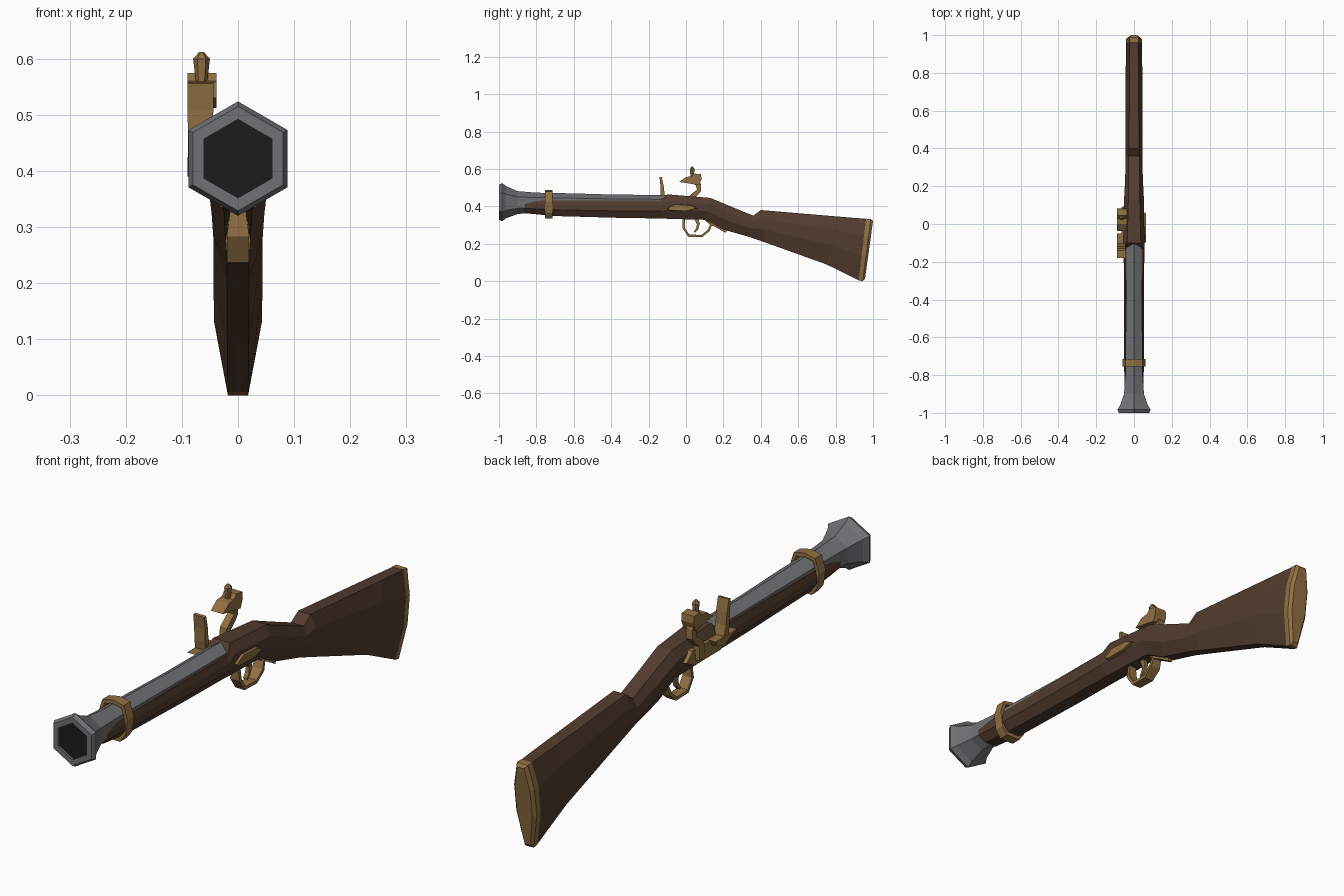
import bpy, bmesh, math
from mathutils import Vector


def material(name, rgb):
    m = bpy.data.materials.new(name)
    m.diffuse_color = (*rgb, 1)
    return m


WOOD = material("wood", (0.085, 0.045, 0.028))
BRASS = material("brass", (0.28, 0.16, 0.055))
STEEL = material("steel", (0.16, 0.165, 0.17))
DARK = material("dark", (0.012, 0.012, 0.012))


def loft(name, rings, mat, caps=True, closed=False):
    """Skin a row of equal-length point rings."""
    bm = bmesh.new()
    vs = [[bm.verts.new(p) for p in r] for r in rings]
    n = len(vs[0])
    pairs = list(zip(vs, vs[1:])) + ([(vs[-1], vs[0])] if closed else [])
    for a, b in pairs:
        for i in range(n):
            j = (i + 1) % n
            bm.faces.new((a[i], a[j], b[j], b[i]))
    if caps and not closed:
        bm.faces.new(vs[0])
        bm.faces.new(vs[-1])
    bmesh.ops.recalc_face_normals(bm, faces=bm.faces)
    me = bpy.data.meshes.new(name)
    bm.to_mesh(me)
    bm.free()
    me.materials.append(mat)
    ob = bpy.data.objects.new(name, me)
    bpy.context.collection.objects.link(ob)
    return ob


def hexagon(y, r, z=0.422, x=0):
    return [(x + r * math.sin(k * math.pi / 3), y, z + r * math.cos(k * math.pi / 3)) for k in range(6)]


def plate(name, profile, x0, x1, mat, shrink=1.0):
    """Side profile (y, z) extruded from x0 to x1, the x1 face optionally smaller."""
    cy = sum(p[0] for p in profile) / len(profile)
    cz = sum(p[1] for p in profile) / len(profile)
    outer = [(x1, cy + (y - cy) * shrink, cz + (z - cz) * shrink) for y, z in profile]
    return loft(name, [[(x0, y, z) for y, z in profile], outer], mat)


def strap(name, path, mat, x=0):
    """Bar along a (y, z, half width, thickness) path."""
    rings = []
    for i, (y, z, w, t) in enumerate(path):
        a, b = path[max(i - 1, 0)], path[min(i + 1, len(path) - 1)]
        d = Vector((b[0] - a[0], b[1] - a[1])).normalized()
        ny, nz = -d.y * t / 2, d.x * t / 2
        rings.append([(x - w, y + ny, z + nz), (x + w, y + ny, z + nz),
                      (x + w, y - ny, z - nz), (x - w, y - ny, z - nz)])
    return loft(name, rings, mat)


def section(yt, zt, yb, zb, w, tw, bw):
    """Eight-sided stock section between a top and a bottom point."""
    half = [(tw, 1), (w, 0.72), (w, 0.4), (bw, 0)]
    pts = half + [(-x, t) for x, t in reversed(half)]
    return [(x, yb + (yt - yb) * t, zb + (zt - zb) * t) for x, t in pts]


# Wooden stock, from fore-end to butt
loft("stock", [section(*s) for s in [
    (-0.89, 0.432, -0.85, 0.362, 0.050, 0.044, 0.024),
    (-0.70, 0.432, -0.70, 0.348, 0.053, 0.046, 0.027),
    (-0.34, 0.430, -0.34, 0.338, 0.053, 0.046, 0.027),
    (-0.13, 0.432, -0.13, 0.335, 0.055, 0.047, 0.027),
    (-0.10, 0.464, -0.09, 0.333, 0.055, 0.036, 0.027),
    (0.13, 0.445, 0.10, 0.328, 0.053, 0.030, 0.025),
    (0.25, 0.395, 0.20, 0.276, 0.047, 0.028, 0.022),
    (0.36, 0.350, 0.34, 0.236, 0.044, 0.028, 0.020),
    (0.40, 0.380, 0.42, 0.208, 0.044, 0.026, 0.020),
    (0.84, 0.343, 0.75, 0.090, 0.044, 0.024, 0.019),
    (0.965, 0.333, 0.925, 0.004, 0.042, 0.022, 0.018)]], WOOD)

# Butt plate
loft("butt_plate", [section(*s) for s in [
    (0.963, 0.334, 0.923, 0.004, 0.043, 0.023, 0.018),
    (0.988, 0.332, 0.945, 0.000, 0.043, 0.023, 0.018),
    (1.000, 0.322, 0.957, 0.012, 0.032, 0.016, 0.012)]], BRASS)

# Hexagonal flared barrel with an open muzzle
loft("barrel", [hexagon(y, r, z) for y, r, z in [
    (-0.985, 0.070, 0.422), (-1.0, 0.070, 0.422), (-1.0, 0.093, 0.422), (-0.983, 0.102, 0.422),
    (-0.962, 0.086, 0.422), (-0.90, 0.061, 0.42), (-0.80, 0.053, 0.42), (-0.60, 0.051, 0.418),
    (-0.40, 0.047, 0.416), (-0.08, 0.046, 0.414)]], STEEL, caps=False)
loft("bore", [hexagon(-0.992, 0.0702), hexagon(-0.97, 0.06)], DARK)

# Barrel band
band_out = [(0, 0.487), (0.045, 0.478), (0.062, 0.425), (0.053, 0.365), (0.03, 0.335),
            (-0.03, 0.335), (-0.053, 0.365), (-0.062, 0.425), (-0.045, 0.478)]
loft("barrel_band", [[(x * k, y, 0.415 + (z - 0.415) * k) for x, z in band_out]
                     for y, k in [(-0.755, 0.8), (-0.755, 1), (-0.715, 1), (-0.715, 0.8)]],
     BRASS, closed=True)

# Side plates: small on the right, lock plate on the left
plate("side_plate", [(-0.105, 0.388), (-0.06, 0.412), (0.03, 0.406), (0.065, 0.39),
                     (0.01, 0.374), (-0.09, 0.376)], 0.045, 0.064, BRASS, 0.9)
plate("lock_plate", [(-0.18, 0.39), (-0.12, 0.425), (0.06, 0.425), (0.10, 0.39),
                     (0.05, 0.362), (-0.12, 0.362)], -0.045, -0.066, BRASS, 0.92)

# Pan and frizzen
plate("pan", [(-0.18, 0.425), (-0.05, 0.425), (-0.06, 0.405), (-0.10, 0.39), (-0.13, 0.405)],
      -0.045, -0.09, BRASS)
strap("frizzen", [(-0.115, 0.415, 0.022, 0.03), (-0.125, 0.46, 0.022, 0.022),
                  (-0.128, 0.51, 0.023, 0.017), (-0.136, 0.557, 0.023, 0.012)], BRASS, -0.067)

# Cock: curved neck, jaws and clamp screw
strap("cock_neck", [(0.02, 0.385, 0.014, 0.036), (0.025, 0.445, 0.014, 0.03),
                    (0.05, 0.466, 0.014, 0.026), (0.07, 0.485, 0.014, 0.024),
                    (0.066, 0.515, 0.014, 0.028), (0.05, 0.54, 0.014, 0.032)], BRASS, -0.07)
plate("cock_jaws", [(-0.036, 0.53), (0.0, 0.557), (0.03, 0.56), (0.045, 0.575), (0.08, 0.572),
                    (0.083, 0.545), (0.07, 0.512), (0.03, 0.52)], -0.038, -0.09, BRASS)


def screw_ring(z, r):
    return [(-0.065 + r * math.cos(k * math.pi / 3), 0.033 + r * math.sin(k * math.pi / 3), z) for k in range(6)]


loft("cock_screw", [screw_ring(z, r) for z, r in
                    [(0.555, 0.010), (0.592, 0.014), (0.60, 0.015), (0.612, 0.004)]], BRASS)

# Trigger guard and trigger
strap("trigger_guard", [(-0.012, 0.345, 0.012, 0.014), (-0.013, 0.285, 0.020, 0.013),
                        (0.015, 0.243, 0.020, 0.013), (0.085, 0.241, 0.020, 0.013),
                        (0.122, 0.272, 0.022, 0.013), (0.135, 0.305, 0.018, 0.014),
                        (0.165, 0.293, 0.014, 0.014), (0.215, 0.263, 0.009, 0.012)], BRASS)
strap("guard_strut", [(0.10, 0.335, 0.012, 0.014), (0.145, 0.298, 0.012, 0.014)], BRASS)
strap("trigger", [(0.05, 0.345, 0.008, 0.022), (0.066, 0.305, 0.008, 0.016),
                  (0.06, 0.28, 0.008, 0.013), (0.045, 0.262, 0.008, 0.009)], BRASS)
